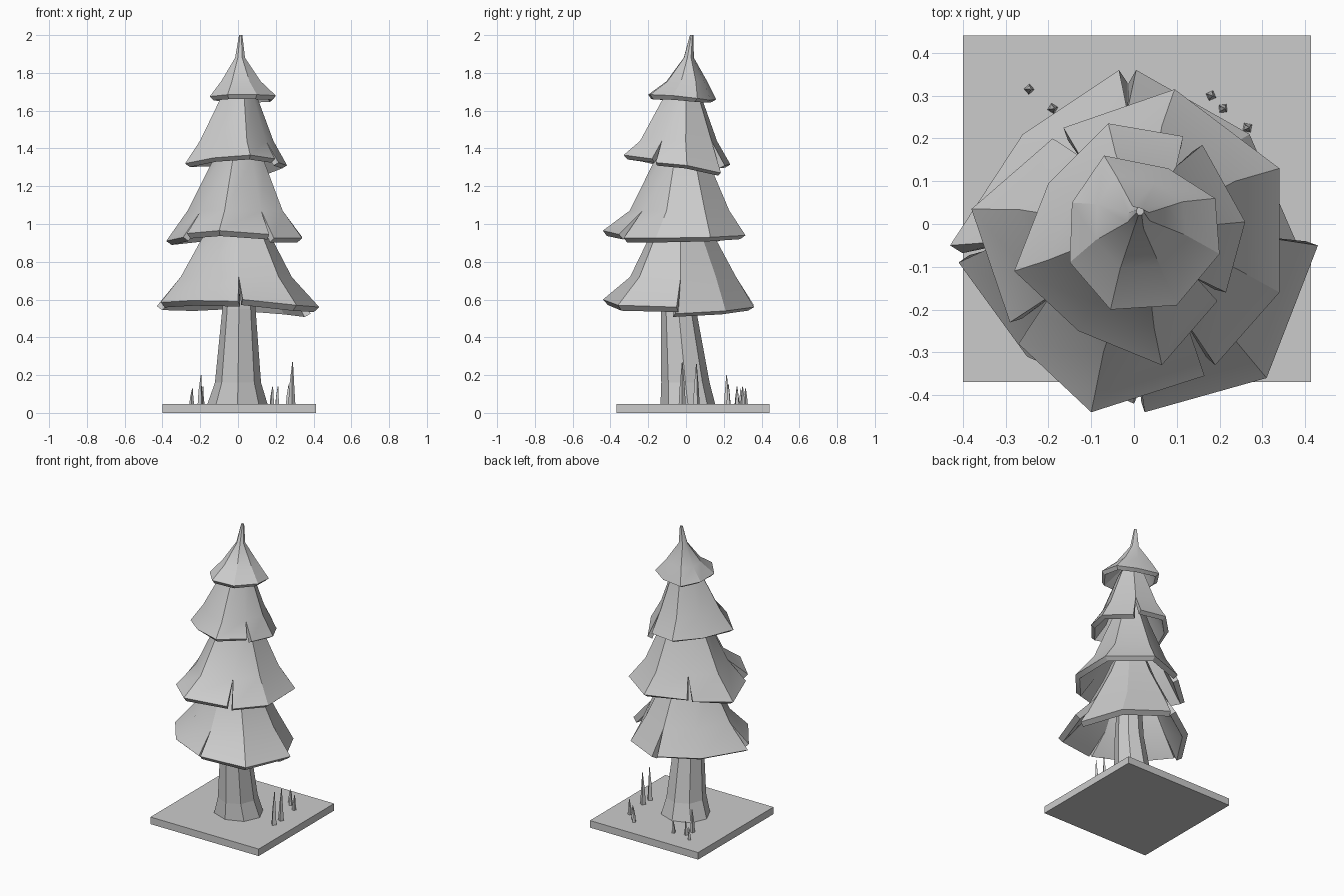
import bpy, math
from mathutils import Vector

if "Cube" in bpy.data.objects:
    bpy.data.objects.remove(bpy.data.objects["Cube"])


def make(name, verts, faces):
    me = bpy.data.meshes.new(name)
    me.from_pydata(verts, [], faces)
    me.update()
    ob = bpy.data.objects.new(name, me)
    bpy.context.collection.objects.link(ob)
    return ob


def lathe(name, rings, n, turn=0.0):
    """Stack of n-sided rings (cx, cy, z, rx, ry), capped at both ends."""
    verts, faces = [], []
    for cx, cy, z, rx, ry in rings:
        for i in range(n):
            a = turn + 2 * math.pi * i / n
            verts.append((cx + rx * math.cos(a), cy + ry * math.sin(a), z))
    for k in range(len(rings) - 1):
        for i in range(n):
            j = (i + 1) % n
            faces.append((k*n + i, k*n + j, (k+1)*n + j, (k+1)*n + i))
    faces.append(tuple(reversed(range(n))))
    faces.append(tuple(range((len(rings)-1)*n, len(rings)*n)))
    return make(name, verts, faces)


def tier(name, rim, rings, thick, cap=False):
    """Skirt of boughs. rim: corners counter-clockwise, two points at a slit.
    rings: (centre x, centre y, z, scale of the rim about its centre)."""
    n = len(rim)
    mids = [sum((Vector(p) for p in c), Vector()) / len(c) for c in rim]
    centre = sum(mids, Vector()) / n
    verts, faces, ends, starts = [], [], [], []
    for c in rim:
        ends.append(len(verts))                  # panel before the corner
        starts.append(len(verts) + len(c) - 1)   # panel after the corner
        verts += [tuple(p) for p in c]
    low_a, low_b = starts, ends
    for cx, cy, z, s in rings:
        ids = [len(verts) + i for i in range(n)]
        for m in mids:
            d = (m - centre) * s
            verts.append((cx + d.x, cy + d.y, z))
        for i in range(n):
            j = (i + 1) % n
            faces.append((low_a[i], low_b[j], ids[j], ids[i]))
        low_a = low_b = ids
    if cap:
        faces.append(tuple(low_a))
    ob = make(name, verts, faces)
    m = ob.modifiers.new("shell", 'SOLIDIFY')
    m.thickness, m.offset = thick, -1
    m.thickness_clamp = 0.9 if cap else 0.0   # keeps the needle tip unfolded
    # bake the shell, then soften the shallow folds only
    bpy.ops.object.select_all(action='DESELECT')
    ob.select_set(True)
    bpy.context.view_layer.objects.active = ob
    bpy.ops.object.modifier_apply(modifier="shell")
    bpy.ops.object.shade_smooth_by_angle(angle=math.radians(28))
    return ob


# ground slab
bpy.ops.mesh.primitive_cube_add(size=1, location=(0.007, 0.036, 0.024))
slab = bpy.context.object
slab.name = "ground_slab"
slab.scale = (0.814, 0.81, 0.048)

# flared, leaning trunk
lathe("trunk", [(-0.003, 0.01, 0.045, 0.16, 0.145), (0, -0.003, 0.16, 0.122, 0.128),
                (0.005, -0.04, 0.55, 0.088, 0.093), (0.005, -0.04, 0.9, 0.07, 0.07)], 8)

# four tiers of boughs
tier("lowest_boughs",
     [[(0.43, -0.05, 0.56), (0.385, -0.055, 0.525)],
      [(0.27, 0.21, 0.54)],
      [(0.005, 0.36, 0.56), (-0.035, 0.36, 0.57)],
      [(-0.26, 0.21, 0.56)],
      [(-0.43, -0.05, 0.565), (-0.41, -0.09, 0.585)],
      [(-0.25, -0.31, 0.595)],
      [(0.0, -0.42, 0.59), (0.025, -0.44, 0.60)],
      [(0.31, -0.36, 0.57)]],
     [(0, -0.03, 0.72, 0.71), (0, -0.03, 0.96, 0.4), (0, -0.03, 1.08, 0.28)], 0.04)
tier("lower_boughs",
     [[(0.34, 0.13, 0.93)],
      [(0.095, 0.315, 0.94)],
      [(-0.165, 0.225, 0.94), (-0.19, 0.20, 0.925)],
      [(-0.38, 0.035, 0.91)],
      [(-0.29, -0.23, 0.93), (-0.27, -0.28, 0.95)],
      [(-0.10, -0.44, 0.965)],
      [(0.165, -0.355, 0.945), (0.19, -0.33, 0.925)],
      [(0.34, -0.16, 0.925)]],
     [(0, -0.035, 1.07, 0.7), (0.01, -0.025, 1.34, 0.37), (0.01, -0.02, 1.45, 0.25)], 0.036)
tier("upper_boughs",
     [[(0.26, 0.005, 1.31)],
      [(0.16, 0.185, 1.27), (0.115, 0.205, 1.31)],
      [(-0.06, 0.235, 1.315)],
      [(-0.2, 0.095, 1.32)],
      [(-0.28, -0.11, 1.32)],
      [(-0.13, -0.25, 1.35)],
      [(0.065, -0.33, 1.365)],
      [(0.195, -0.18, 1.345), (0.215, -0.16, 1.325)]],
     [(0, -0.035, 1.44, 0.72), (0.01, -0.015, 1.68, 0.34), (0.01, 0, 1.76, 0.2)], 0.032)
tier("crown",
     [[(0.19, 0.06, 1.665)], [(0.08, 0.13, 1.655)], [(-0.07, 0.16, 1.66)],
      [(-0.145, 0.05, 1.67)], [(-0.15, -0.09, 1.675)], [(-0.055, -0.2, 1.685)],
      [(0.1, -0.19, 1.685)], [(0.2, -0.07, 1.68)]],
     [(0.012, 0.005, 1.755, 0.6), (0.01, 0.015, 1.88, 0.15), (0.014, 0.03, 2.0, 0.05)],
     0.03, cap=True)

# grass spikes: x, y, top height
for k, (x, y, top) in enumerate([
        (0.285, -0.02, 0.27), (0.285, 0.055, 0.26), (0.265, 0.225, 0.15),
        (0.208, 0.27, 0.14), (0.18, 0.3, 0.14), (-0.245, 0.315, 0.13),
        (-0.19, 0.27, 0.14), (-0.2, 0.215, 0.2), (-0.11, 0.29, 0.13)]):
    h = top - 0.045
    r = 0.008 + 0.04 * h
    lathe(f"grass_spike_{k + 1}",
          [(x, y, 0.045, r * 1.1, r * 1.1), (x, y, 0.045 + h * 0.45, r * 0.75, r * 0.75),
           (x + 0.004, y, top, 0.002, 0.002)], 4, 0.3 * k)
